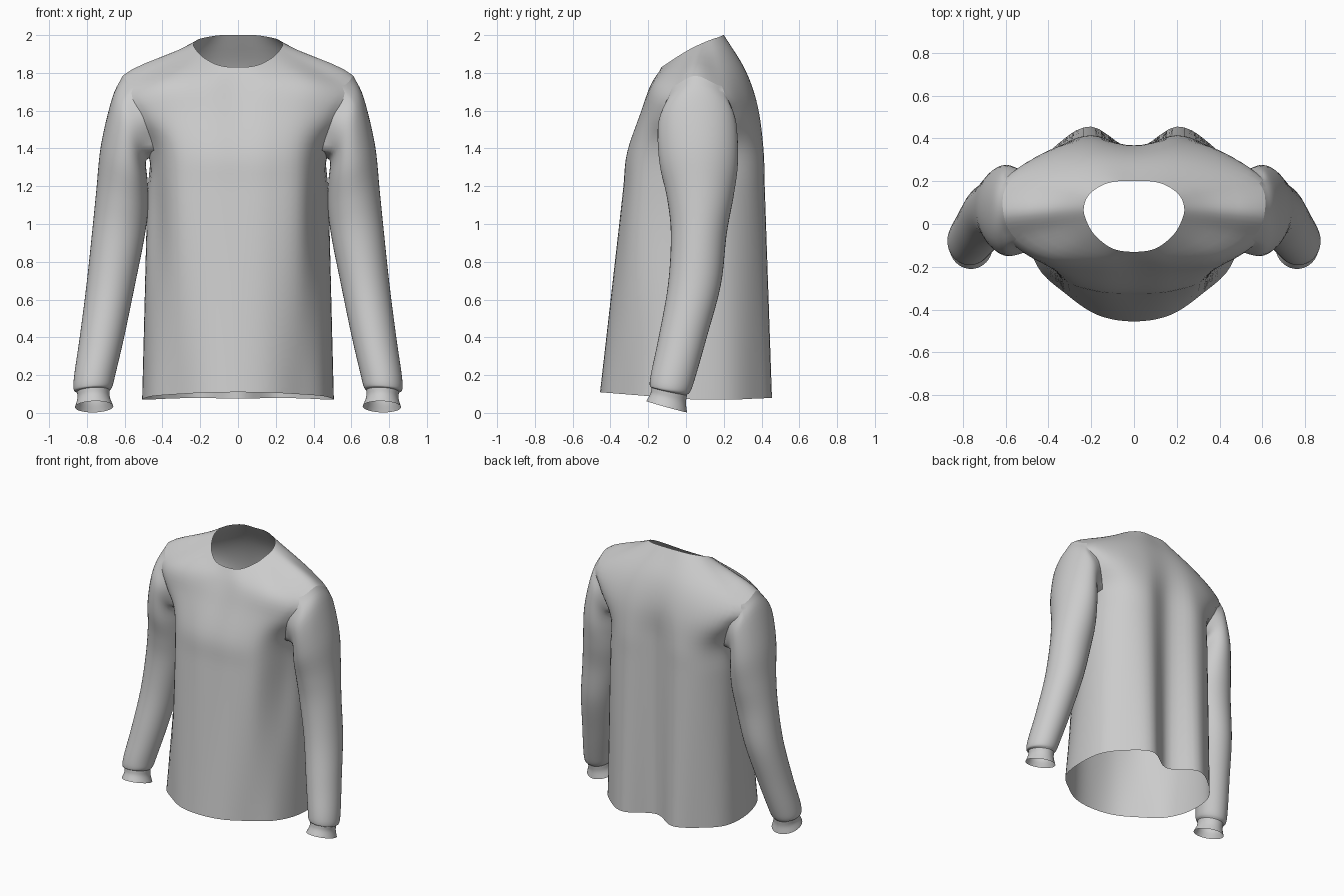
import bpy, bmesh, math
from mathutils import Vector as V

if "Cube" in bpy.data.objects:
    bpy.data.objects.remove(bpy.data.objects["Cube"])

N = 5  # subdivisions per control segment


def spline(pts, mirror=False):
    """Smooth curve through pts; mirror=True keeps it level across x = 0."""
    flip = lambda p: V((-p.x, p.y, p.z))
    a = flip(pts[1]) if mirror else 2 * pts[0] - pts[1]
    b = flip(pts[-2]) if mirror else 2 * pts[-1] - pts[-2]
    q = [a] + list(pts) + [b]
    out = []
    for i in range(1, len(q) - 2):
        p0, p1, p2, p3 = q[i - 1:i + 3]
        for k in range(N):
            t = k / N
            out.append(0.5 * (2 * p1 + (p2 - p0) * t + (2 * p0 - 5 * p1 + 4 * p2 - p3) * t * t
                              + (3 * p1 - p0 - 3 * p2 + p3) * t ** 3))
    return out + [pts[-1].copy()]


def loft(rows):
    """Run splines lengthwise through matching points of each row."""
    return [list(r) for r in zip(*[spline(col) for col in zip(*rows)])]


def make(name, grid, closed=False, skip=lambda r, c: False):
    bm = bmesh.new()
    vs = [[bm.verts.new(p) for p in row] for row in grid]
    w = len(grid[0])
    for r in range(len(grid) - 1):
        for c in range(w if closed else w - 1):
            if not skip(r, c):
                d = (c + 1) % w
                bm.faces.new((vs[r][c], vs[r][d], vs[r + 1][d], vs[r + 1][c]))
    bmesh.ops.delete(bm, geom=[v for v in bm.verts if not v.link_faces], context='VERTS')
    for f in bm.faces:
        f.smooth = True
    me = bpy.data.meshes.new(name)
    bm.to_mesh(me)
    bm.free()
    ob = bpy.data.objects.new(name, me)
    bpy.context.collection.objects.link(ob)
    mod = ob.modifiers.new("mirror", 'MIRROR')
    mod.merge_threshold = 0.0005
    return ob


# Half cross-sections of the torso, front centre -> side -> back centre
hem_xy = [(0, -.455), (.17, -.425), (.32, -.325), (.45, -.2), (.505, 0),
          (.485, .22), (.36, .37), (.2, .455), (0, .35)]
hem = [V((x, y, .065 + (.08 * (.1 - y) if y < .1 else .04 * (y - .1)))) for x, y in hem_xy]
chest = [V(p) for p in [(0, -.31, 1.38), (.17, -.305, 1.38), (.34, -.245, 1.38),
                        (.445, -.08, 1.39), (.47, .06, 1.35), (.46, .21, 1.4),
                        (.36, .35, 1.4), (.2, .41, 1.4), (0, .36, 1.4)]]
upper = [V(p) for p in [(0, -.23, 1.6), (.17, -.235, 1.6), (.36, -.21, 1.58),
                        (.5, -.13, 1.56), (.6, .05, 1.6), (.53, .25, 1.58),
                        (.4, .34, 1.6), (.2, .38, 1.62), (0, .365, 1.62)]]
shoulder = [V(p) for p in [(0, -.175, 1.74), (.17, -.185, 1.74), (.38, -.16, 1.74),
                           (.55, -.07, 1.73), (.61, .05, 1.785), (.585, .19, 1.73),
                           (.4, .27, 1.77), (.2, .315, 1.8), (0, .315, 1.81)]]
neck = [V(p) for p in [(0, -.13, 1.83), (.1, -.115, 1.84), (.18, -.055, 1.88),
                       (.22, .01, 1.92), (.235, .07, 1.95), (.215, .13, 1.975),
                       (.16, .175, 1.99), (.09, .198, 2.0), (0, .2, 2.0)]]

# Torso with armholes left open
mids = [[a.lerp(b, t) for a, b in zip(hem, chest)] for t in (.35, .65, .85)]
for row, s in zip(mids, (.4, 1, .8)):     # tuck behind the front drape
    row[3] += V((-.02, .035, 0)) * s
rows = [spline(r, True) for r in [hem] + mids + [chest, upper, shoulder, neck]]
torso = loft(rows)
c0, c1, r0, r1 = 3 * N, 5 * N, 4 * N, 6 * N
make("shirt_body", torso, skip=lambda r, c: r0 <= r < r1 and c0 <= c < c1)

# Armhole edge: bottom, back, top, front
armhole = ([torso[r0][c] for c in range(c0, c1)] + [torso[r][c1] for r in range(r0, r1)]
           + [torso[r1][c] for c in range(c1, c0, -1)] + [torso[r][c0] for r in range(r1, r0, -1)])


def ring(xi, zi, xo, zo, yf, yb, tilt=0):
    """Sleeve section from its inner and outer points and front/back depth."""
    out = []
    for k in range(8 * N):
        a = (k / N - 1) * math.pi / 4
        t = (1 - math.cos(a)) / 2
        out.append(V((xi + (xo - xi) * t, (yf + yb) / 2 + (yb - yf) / 2 * math.sin(a),
                      zi + (zo - zi) * t - tilt * math.sin(a))))
    return out


# Sleeves
sections = [(.488, 1.325, .665, 1.67, -.15, .27), (.478, 1.22, .725, 1.42, -.14, .275),
            (.475, 1.09, .75, 1.18, -.1, .25), (.495, .93, .772, .96, -.08, .215),
            (.545, .68, .802, .68, -.095, .185), (.603, .4, .838, .4, -.145, .11),
            (.65, .2, .867, .2, -.185, .05, .01), (.665, .14, .87, .125, -.192, .025, .015),
            (.68, .12, .852, .11, -.182, .005, .02)]
make("sleeve", loft([armhole] + [ring(*s) for s in sections]), closed=True)

# Cuffs
cuff = [ring(*sections[-1]), ring(.678, .08, .85, .075, -.188, 0, .025),
        ring(.66, .035, .863, .03, -.21, .005, .03)]
make("cuff", loft(cuff), closed=True)
